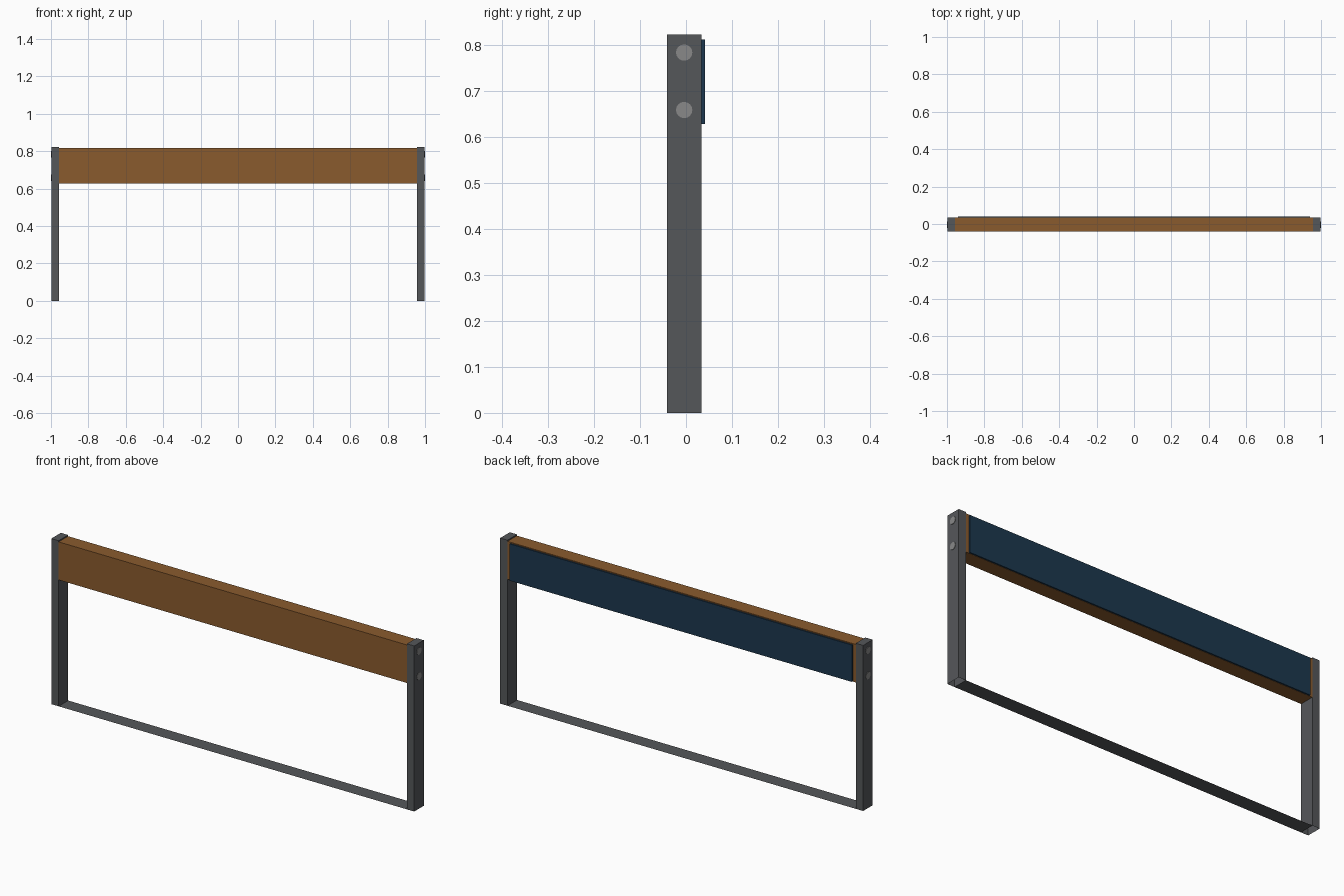
import bpy, bmesh, math
from mathutils import Matrix

if "Cube" in bpy.data.objects:
    bpy.data.objects.remove(bpy.data.objects["Cube"])


def material(name, rgb):
    m = bpy.data.materials.new(name)
    m.diffuse_color = (*rgb, 1)
    m.use_nodes = True
    m.node_tree.nodes["Principled BSDF"].inputs["Base Color"].default_value = m.diffuse_color
    return m


STEEL = material("dark grey steel", (0.091, 0.096, 0.102))
WOOD = material("brown wood", (0.255, 0.105, 0.027))
BLUE = material("navy blue", (0.0116, 0.039, 0.077))
BOLT = material("light grey bolt", (0.25, 0.25, 0.25))


def finish(name, bm, mat):
    me = bpy.data.meshes.new(name)
    bm.to_mesh(me)
    bm.free()
    me.materials.append(mat)
    ob = bpy.data.objects.new(name, me)
    bpy.context.collection.objects.link(ob)
    return ob


def box(name, x, y, z, mat, open_bottom=False):
    bm = bmesh.new()
    size = [r[1] - r[0] for r in (x, y, z)]
    mid = [(r[1] + r[0]) / 2 for r in (x, y, z)]
    bmesh.ops.create_cube(bm, size=1, matrix=Matrix.Translation(mid) @ Matrix.Diagonal((*size, 1)))
    if open_bottom:
        down = [f for f in bm.faces if f.normal.z < -0.5]
        bmesh.ops.delete(bm, geom=down, context='FACES_ONLY')
    return finish(name, bm, mat)


DEPTH = (-0.041, 0.034)

# legs, hollow at the foot, with two flat bolt heads on the outer face
for side, s in (("left", -1), ("right", 1)):
    box(f"{side}_leg", sorted((s * 0.958, s * 0.998)), DEPTH, (0, 0.823), STEEL, True)
    for level, z in (("lower", 0.659), ("upper", 0.784)):
        bm = bmesh.new()
        bmesh.ops.create_cone(
            bm, cap_ends=True, segments=16, radius1=0.0178, radius2=0.0178, depth=0.004,
            matrix=Matrix.Translation((s * 0.998, -0.004, z)) @ Matrix.Rotation(math.pi / 2, 4, 'Y'))
        finish(f"{side}_{level}_bolt", bm, BOLT)

# floor strip joining the feet, a single flat sheet
bm = bmesh.new()
bmesh.ops.create_grid(bm, x_segments=1, y_segments=1, size=0.5,
                      matrix=Matrix.Translation((0, sum(DEPTH) / 2, 0))
                      @ Matrix.Diagonal((1.916, DEPTH[1] - DEPTH[0], 1, 1)))
finish("floor_strip", bm, STEEL)

# wooden top beam and the blue panel on its back
box("top_beam", (-0.958, 0.958), (-0.0405, 0.0335), (0.628, 0.817), WOOD)
box("back_panel", (-0.941, 0.941), (0.0325, 0.041), (0.629, 0.812), BLUE)
